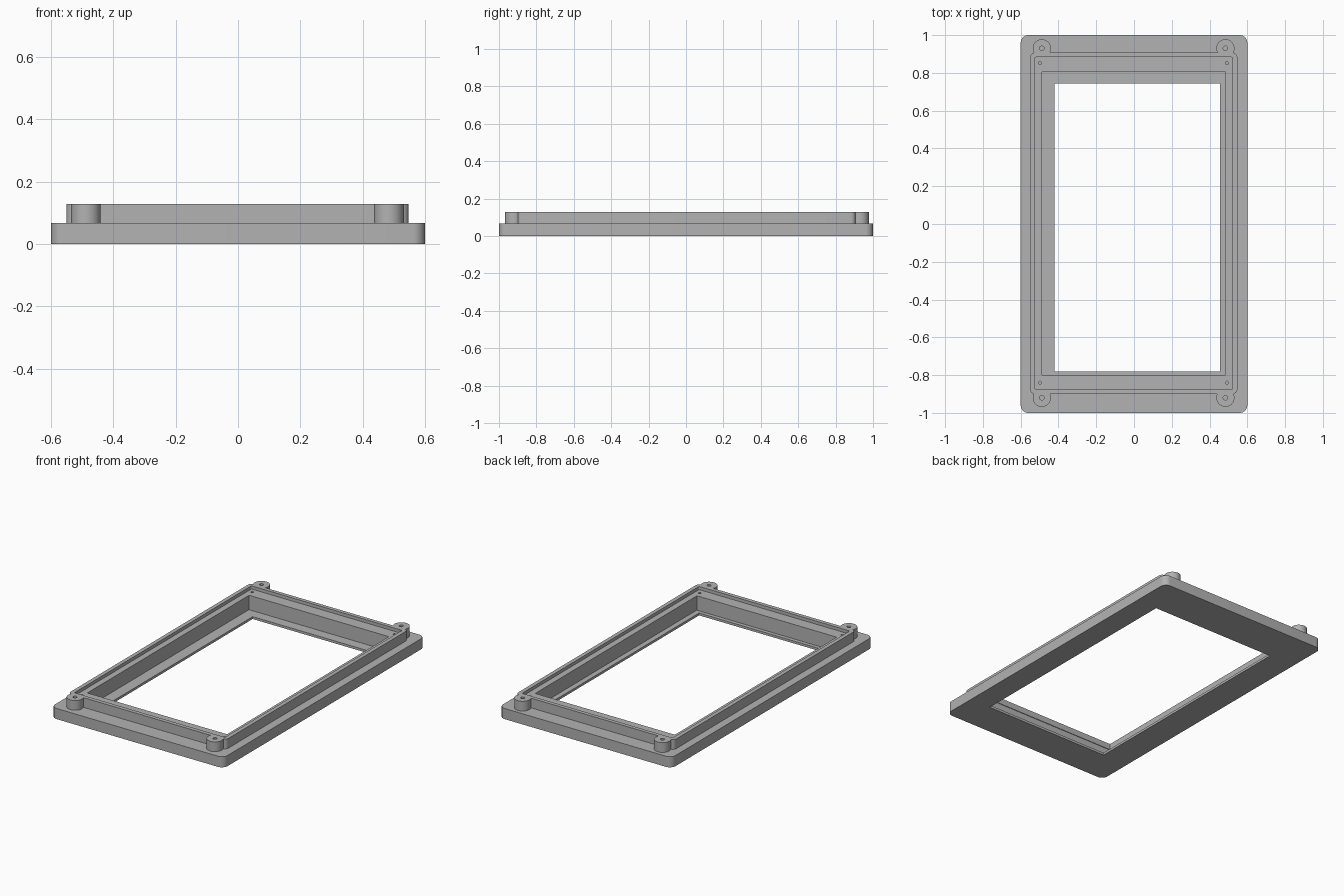
import bpy, bmesh, math

cube = bpy.data.objects.get("Cube")
if cube:
    bpy.data.objects.remove(cube, do_unlink=True)

gray = bpy.data.materials.new("plain_gray")
gray.use_nodes = True
color = (0.45, 0.45, 0.45, 1)
gray.diffuse_color = color
gray.node_tree.nodes["Principled BSDF"].inputs["Base Color"].default_value = color


def prism(name, points, z0, z1):
    """Extrude a closed outline from z0 to z1."""
    bm = bmesh.new()
    face = bm.faces.new([bm.verts.new((x, y, z0)) for x, y in points])
    up = bmesh.ops.extrude_face_region(bm, geom=[face])["geom"]
    for v in up:
        if isinstance(v, bmesh.types.BMVert):
            v.co.z = z1
    bmesh.ops.recalc_face_normals(bm, faces=bm.faces)
    mesh = bpy.data.meshes.new(name)
    bm.to_mesh(mesh)
    bm.free()
    mesh.materials.append(gray)
    obj = bpy.data.objects.new(name, mesh)
    bpy.context.collection.objects.link(obj)
    return obj


def slab(name, left, right, front, back, z0, z1, radius=0, steps=8):
    """Rectangular block with rounded vertical corners."""
    if not radius:
        pts = [(left, front), (right, front), (right, back), (left, back)]
        return prism(name, pts, z0, z1)
    pts = []
    corners = [(right, back), (left, back), (left, front), (right, front)]
    for i, (x, y) in enumerate(corners):
        cx = x - radius if x == right else x + radius
        cy = y - radius if y == back else y + radius
        for k in range(steps + 1):
            a = math.pi / 2 * (i + k / steps)
            pts.append((cx + radius * math.cos(a), cy + radius * math.sin(a)))
    return prism(name, pts, z0, z1)


def post(name, x, y, radius, z0, z1, sides):
    turn = math.tau / sides
    pts = [(x + radius * math.cos(i * turn), y + radius * math.sin(i * turn))
           for i in range(sides)]
    return prism(name, pts, z0, z1)


def combine(target, tool, operation):
    """Apply an exact boolean and discard the tool."""
    mod = target.modifiers.new("combine", "BOOLEAN")
    mod.operation = operation
    mod.solver = "EXACT"
    mod.object = tool
    bpy.context.view_layer.update()
    graph = bpy.context.evaluated_depsgraph_get()
    result = bpy.data.meshes.new_from_object(target.evaluated_get(graph))
    target.modifiers.clear()
    target.data = result
    bpy.data.objects.remove(tool, do_unlink=True)


# Flat bezel base with raised wall
frame = slab("bezel_frame", -0.6, 0.6, -1, 1, 0, 0.067, 0.04)
combine(frame, slab("raised_wall", -0.55, 0.547, -0.9, 0.907, 0.03, 0.128, 0.025), "UNION")

# Screw bosses at the corners
boss_spots = [(x, y) for x in (-0.488, 0.484) for y in (-0.92, 0.93)]
for x, y in boss_spots:
    combine(frame, post("boss", x, y, 0.048, 0.04, 0.128, 40), "UNION")

# Ledge recess, stepped pocket and window opening
cuts = [
    slab("ledge_cut", -0.525, 0.522, -0.875, 0.883, 0.108, 0.2, 0.006, 3),
    slab("pocket_cut", -0.487, 0.484, -0.8, 0.806, 0.065, 0.2),
    slab("lower_pocket_cut", -0.491, 0.488, -0.804, 0.81, 0.015, 0.07),
    slab("window_cut", -0.42, 0.455, -0.78, 0.745, -0.1, 0.2),
]
# Blind screw holes in bosses and ledge
cuts += [post("boss_hole", x, y, 0.012, 0.03, 0.2, 20) for x, y in boss_spots]
cuts += [post("ledge_hole", x, y, 0.008, 0.075, 0.2, 16)
         for x in (-0.498, 0.492) for y in (-0.84, 0.852)]
for cut in cuts:
    combine(frame, cut, "DIFFERENCE")

# Smooth the rounded corners, keep hard edges
bpy.ops.object.select_all(action="DESELECT")
frame.select_set(True)
bpy.context.view_layer.objects.active = frame
bpy.ops.object.shade_smooth_by_angle(angle=math.radians(32))
